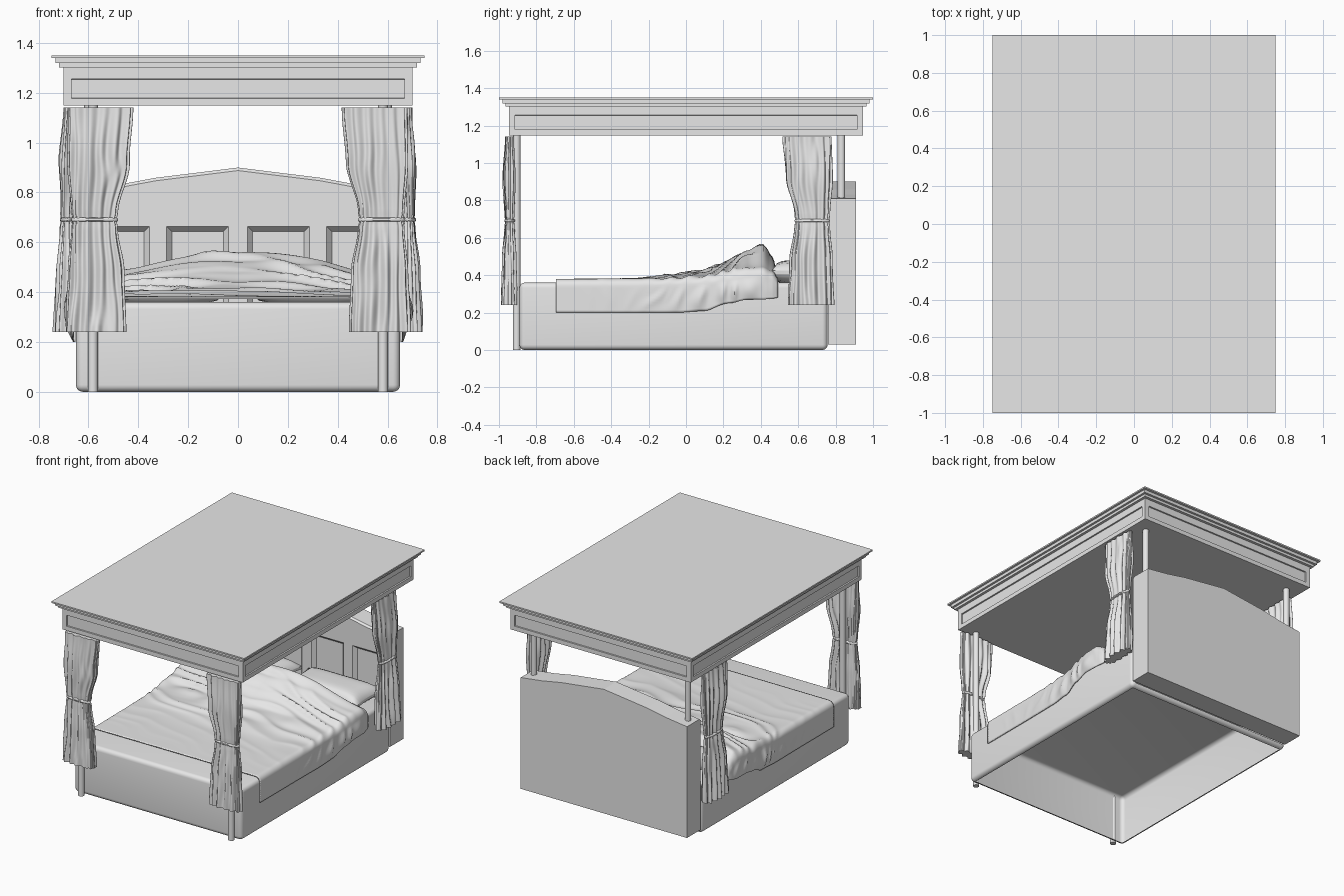
import bpy, bmesh, math
from mathutils import Vector, noise

cube = bpy.data.objects.get("Cube")
if cube:
    bpy.data.objects.remove(cube, do_unlink=True)

grey = bpy.data.materials.new("plain grey")
grey.use_nodes = True
grey.diffuse_color = (0.8, 0.8, 0.8, 1)
grey.node_tree.nodes["Principled BSDF"].inputs["Base Color"].default_value = (0.8, 0.8, 0.8, 1)


def make(name, bm, smooth=None):
    bmesh.ops.recalc_face_normals(bm, faces=bm.faces[:])
    mesh = bpy.data.meshes.new(name)
    bm.to_mesh(mesh)
    bm.free()
    mesh.materials.append(grey)
    ob = bpy.data.objects.new(name, mesh)
    bpy.context.collection.objects.link(ob)
    bpy.ops.object.select_all(action='DESELECT')
    ob.select_set(True)
    bpy.context.view_layer.objects.active = ob
    if smooth:
        bpy.ops.object.shade_smooth_by_angle(angle=math.radians(smooth))
    return ob


def box_mesh(lo, hi):
    bm = bmesh.new()
    bmesh.ops.create_cube(bm, size=1)
    for v in bm.verts:
        v.co = [l + (c + 0.5) * (h - l) for l, h, c in zip(lo, hi, v.co)]
    bm.normal_update()
    return bm


def loft(name, rings, smooth=None):
    """Skin closed rings of points and cap both ends."""
    bm = bmesh.new()
    rows = [[bm.verts.new(p) for p in ring] for ring in rings]
    n = len(rows[0])
    for a, b in zip(rows, rows[1:]):
        for i in range(n):
            j = (i + 1) % n
            bm.faces.new((a[i], a[j], b[j], b[i]))
    bm.faces.new(rows[0])
    bm.faces.new(rows[-1])
    return make(name, bm, smooth)


def lerp_table(table, t):
    """Smoothly interpolate rows of (key, values...)."""
    for a, b in zip(table, table[1:]):
        if t <= b[0]:
            f = max(0, (t - a[0]) / (b[0] - a[0]))
            f = f * f * (3 - 2 * f)
            return [p + (q - p) * f for p, q in zip(a[1:], b[1:])]
    return list(table[-1][1:])


# Canopy with a sunk panel on each side, set low on the frieze
bm = box_mesh((-0.70, -0.947, 1.148), (0.70, 0.947, 1.303))
sides = [f for f in bm.faces if abs(f.normal.z) < 0.5]
bmesh.ops.inset_individual(bm, faces=sides, thickness=0.032, use_even_offset=True)
for v in {v for f in sides for v in f.verts}:
    v.co.z = 1.255 if v.co.z > 1.22 else 1.178
bmesh.ops.inset_individual(bm, faces=sides, thickness=0.001, depth=-0.01)
make("canopy_frieze", bm)

# Stepped cornice
for i, (half_x, half_y, low, high) in enumerate(((0.718, 0.966, 1.302, 1.32), (0.733, 0.982, 1.319, 1.341),
                                                 (0.748, 1.0, 1.34, 1.35))):
    make(f"canopy_cornice_{i + 1}", box_mesh((-half_x, -half_y, low), (half_x, half_y, high)))

# Bed base: a rounded shell, open underneath and behind
bm = box_mesh((-0.65, -0.89, 0), (0.65, 0.757, 0.36))
bmesh.ops.bevel(bm, geom=bm.edges[:], offset=0.028, segments=5, profile=0.5, affect='EDGES')
bm.normal_update()
hidden = [f for f in bm.faces if f.normal.z < -0.99 or f.normal.y > 0.99]
bmesh.ops.delete(bm, geom=hidden, context='FACES')
make("bed_base", bm, 40)

# Posts
for side, sx in (("left", 1), ("right", -1)):
    for place, x, y, low in (("front", 0.582, -0.905, 0), ("rear", 0.597, 0.831, 0.78)):
        bm = bmesh.new()
        bmesh.ops.create_cone(bm, cap_ends=True, segments=20, radius1=0.02, radius2=0.02, depth=1.155 - low)
        bmesh.ops.translate(bm, verts=bm.verts[:], vec=(sx * x, y, (1.155 + low) / 2))
        make(f"{place}_{side}_post", bm, 40)

# Headboard with arched, chamfered top
half_arch = [(0.645, 0.81), (0.48, 0.831), (0.33, 0.859), (0.16, 0.88)]
arch = half_arch + [(0, 0.90)] + [(-x, z) for x, z in reversed(half_arch)]


def headboard_ring(y, drop):
    return [(-0.645, y, 0.03), (0.645, y, 0.03)] + [(x, y, z - drop) for x, z in arch]


headboard = loft("headboard", [headboard_ring(0.76, 0.012), headboard_ring(0.772, 0), headboard_ring(0.91, 0)])

# Sunk panels with sloping borders
for middle in (-0.48, -0.162, 0.162, 0.48):
    rings = []
    for y, grow in ((0.75, 0.008), (0.785, -0.022)):
        w = 0.125 + grow
        rings.append([(middle + sx * w, y, z + sz * grow) for sx, sz, z in
                      ((-1, -1, 0.2), (1, -1, 0.2), (1, 1, 0.665), (-1, 1, 0.665))])
    cutter = loft("panel_cutter", rings)
    cutter.hide_render = True
    bpy.context.view_layer.objects.active = headboard
    cut = headboard.modifiers.new("panel", 'BOOLEAN')
    cut.operation, cut.object, cut.solver = 'DIFFERENCE', cutter, 'EXACT'
    bpy.ops.object.modifier_apply(modifier=cut.name)
    bpy.data.objects.remove(cutter, do_unlink=True)

# Curtains: height, centre shift, half width, half thickness
drape = [(0.24, 0.012, 0.12, 0.04), (0.48, 0.012, 0.112, 0.034), (0.66, 0.018, 0.092, 0.024),
         (0.69, 0.018, 0.086, 0.02), (0.72, 0.018, 0.092, 0.024), (0.92, 0.002, 0.122, 0.033),
         (1.14, -0.008, 0.128, 0.021)]


def curtain(name, place, seed):
    rings = []
    n, levels = 160, 40
    for k in range(levels + 1):
        z = 0.24 + 0.9 * k / levels
        shift, half, thick = lerp_table(drape, z)
        ring = []
        for i in range(n):
            t = math.tau * i / n
            drift = 1.3 * noise.noise(Vector((math.cos(t), math.sin(t) + seed, z * 3)))
            pleat = math.sin(14 * t + drift * 2 + seed) + 0.5 * math.sin(9 * t - drift * 3)
            along = shift + half * math.cos(t) * (1 + 0.03 * pleat)
            across = math.copysign(abs(math.sin(t)) ** 0.6, math.sin(t)) * thick * (0.9 + 0.24 * pleat)
            ring.append(place(along, across, z))
        rings.append(ring)
    loft(name, rings, 75)
    # Tie band
    bands = []
    for z, grow in ((0.683, 0.002), (0.687, 0.007), (0.695, 0.007), (0.699, 0.002)):
        bands.append([place(0.018 + (0.087 + grow) * math.cos(math.tau * i / 40),
                            (0.022 + grow) * math.sin(math.tau * i / 40), z) for i in range(40)])
    loft(name + "_tie", bands, 50)


for side, sx in (("left", 1), ("right", -1)):
    curtain(f"front_{side}_curtain", lambda a, c, z: (sx * (0.557 + a), -0.942 + c, z), 1.3 + sx)
    curtain(f"rear_{side}_curtain", lambda a, c, z: (sx * (0.674 + 0.025 * (1.14 - z) + c), 0.657 + a, z), 5.7 + sx)

# Duvet: position along bed, top height, hem height, side bulge, wrinkle strength
shape = [(-0.695, 0.376, 0.20, 0.0, 0.0), (-0.3, 0.377, 0.20, 0.0, 0.003), (-0.05, 0.395, 0.20, 0.002, 0.012),
         (0.1, 0.415, 0.21, 0.006, 0.018), (0.22, 0.465, 0.25, 0.02, 0.018), (0.33, 0.52, 0.27, 0.028, 0.014),
         (0.41, 0.555, 0.27, 0.028, 0.01), (0.46, 0.49, 0.275, 0.02, 0.006), (0.49, 0.38, 0.28, 0.01, 0.0)]


def duvet_point(s, y):
    top, hem, bulge, wrinkle = lerp_table(shape, y)
    a = abs(s)
    side = math.copysign(1, s)
    fold = noise.noise(Vector((s * 2.2, y * 5, 1))) * 2
    ridge = 1 - abs(math.sin(26 * y + 5 * s + 2.5 * fold))
    lift = wrinkle * (ridge + 0.6 * fold)
    half = 0.656 + bulge
    crown = 0.375 + (top - 0.375) * (0.5 + 0.5 * math.cos(math.pi * min(1, a * 1.1)) + 0.35 * a)
    radius = 0.035
    if a < 0.72:
        x = side * (half - radius) * a / 0.72
        return Vector((x, y, crown + max(lift, -0.012)))
    if a < 0.82:
        q = (a - 0.72) / 0.1 * math.pi / 2
        return Vector((side * (half - radius + radius * math.sin(q)), y,
                       crown - radius * (1 - math.cos(q)) + max(lift, -0.012) * math.cos(q)))
    f = (a - 0.82) / 0.18
    z = crown - radius + (hem - crown + radius) * f
    return Vector((side * (half + abs(lift) * math.sin(math.pi * f)), y + 0.3 * lift, z))


bm = bmesh.new()
cols, rows = 120, 110
grid = [[bm.verts.new(duvet_point(2 * i / cols - 1, -0.695 + 1.185 * j / rows)) for i in range(cols + 1)]
        for j in range(rows + 1)]
for j in range(rows):
    for i in range(cols):
        bm.faces.new((grid[j][i], grid[j][i + 1], grid[j + 1][i + 1], grid[j + 1][i]))
duvet = make("duvet", bm, 50)
solid = duvet.modifiers.new("thickness", 'SOLIDIFY')
solid.thickness, solid.offset = 0.008, 0

# Pillows: plump cushions with pinched corners
for side, sx in (("left", 1), ("right", -1)):
    bm = bmesh.new()
    bmesh.ops.create_cube(bm, size=2)
    bmesh.ops.subdivide_edges(bm, edges=bm.edges[:], cuts=11, use_grid_fill=True)
    for v in bm.verts:
        x, y, z = v.co
        puff = ((1 - x ** 4) * (1 - y ** 4)) ** 0.5
        v.co = (sx * 0.315 + 0.29 * x * (1 - 0.06 * (1 - y * y)),
                0.60 + 0.145 * y * (1 - 0.08 * (1 - x * x)), 0.415 + z * (0.01 + 0.055 * puff))
    make(f"{side}_pillow", bm, 60)
